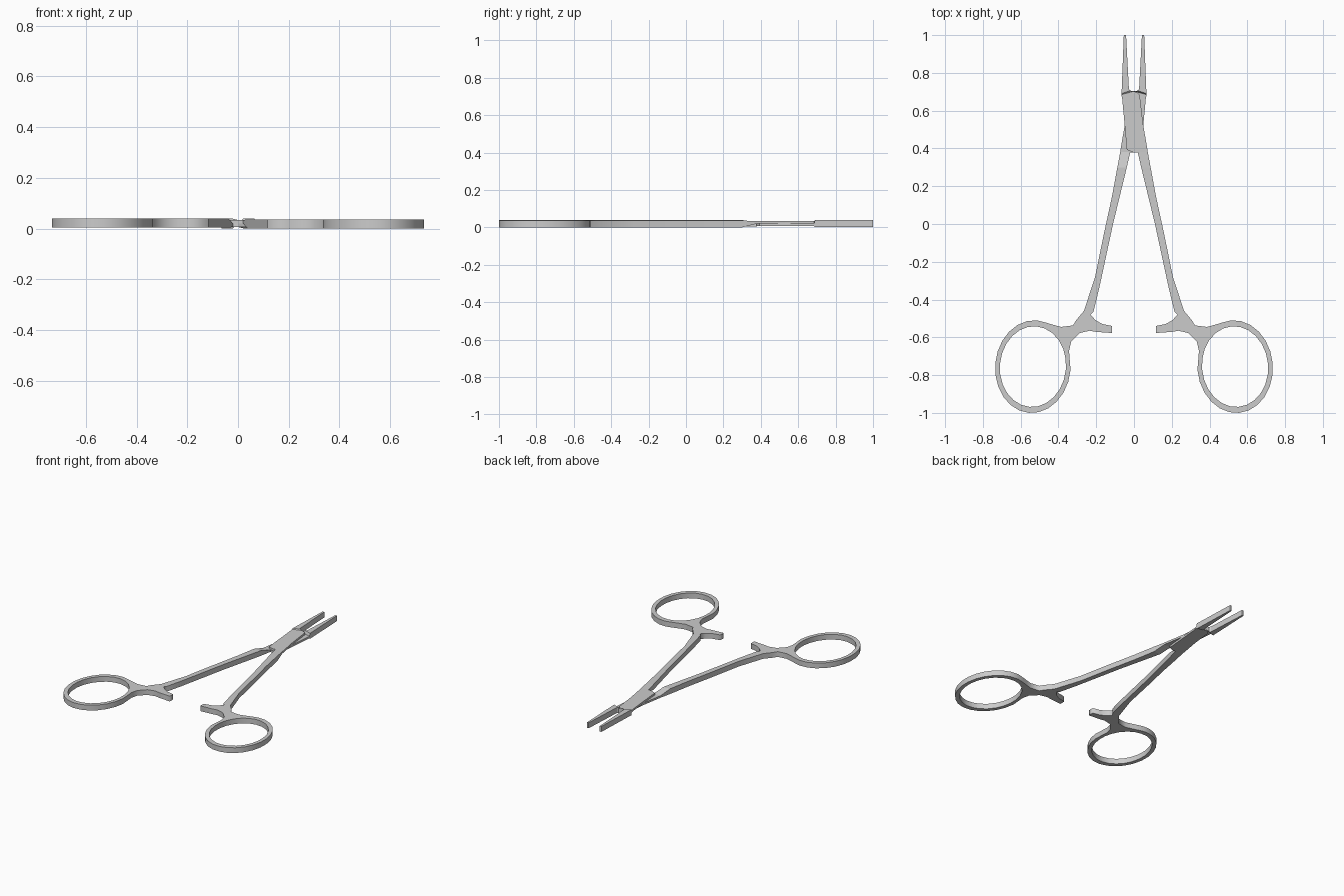
import bpy, bmesh
from math import sin, cos, radians
from mathutils import Matrix

if "Cube" in bpy.data.objects:
    bpy.data.objects.remove(bpy.data.objects["Cube"])

T = 0.036    # thickness of handle


def ellipse(rx, ry, angles, cx=0.535, cy=-0.755, tilt=radians(5)):
    pts = []
    for a in angles:
        u, v = rx * cos(radians(a)), ry * sin(radians(a))
        pts.append((cx + u * cos(tilt) - v * sin(tilt),
                    cy + u * sin(tilt) + v * cos(tilt)))
    return pts


# Handle outline: outer shank edge, finger ring, yoke, ratchet arm, inner shank edge
outline = [(.088, .30), (.116, .148), (.159, -.05), (.206, -.28), (.265, -.46),
           (.307, -.51), (.323, -.537), (.386, -.545), (.43, -.533)]
outline += ellipse(.2, .2457, range(105, -181, -15))
outline += [(.344, -.672), (.333, -.624), (.286, -.577), (.235, -.565), (.2, -.571),
            (.116, -.577), (.116, -.54), (.169, -.529), (.205, -.508),
            (.23, -.48), (.215, -.465), (.185, -.344), (.111, 0), (.038, .30)]
hole = ellipse(.175, .214, range(0, 360, 15))

# Box lock and jaw sections: left point, right point, bottom z, top z
sections = [((.038, .30), (.088, .30), 0, T),
            ((.020, .38), (.073, .38), .0202, .034),
            ((-.002, .378), (.0725, .384), .0202, .034),
            ((-.038, .393), (.071, .395), .0202, .034),
            ((-.050, .53), (.048, .53), .0202, .034),
            ((-.063, .67), (.030, .685), .0202, .034),
            ((-.066, .68), (.018, .695), .0202, .034),
            ((-.066, .685), (.0, .703), .0202, .034),
            ((-.066, .69), (-.020, .706), .001, .039),
            ((-.065, .71), (-.027, .716), .001, .039),
            ((-.054, 1), (-.042, 1), .001, .039)]


def handle_mesh():
    cu = bpy.data.curves.new("handle_profile", 'CURVE')
    cu.dimensions, cu.fill_mode, cu.extrude = '2D', 'BOTH', T / 2
    for pts in (outline, hole):
        sp = cu.splines.new('POLY')
        sp.points.add(len(pts) - 1)
        for p, (x, y) in zip(sp.points, pts):
            p.co = (x, y, 0, 1)
        sp.use_cyclic_u = True
    ob = bpy.data.objects.new("handle_profile", cu)
    bpy.context.collection.objects.link(ob)
    dg = bpy.context.evaluated_depsgraph_get()
    me = bpy.data.meshes.new_from_object(ob.evaluated_get(dg))
    bpy.data.objects.remove(ob)
    return me


def build_half(name, flip):
    # Extruded handle, opened where the lock begins
    bm = bmesh.new()
    bm.from_mesh(handle_mesh())
    bmesh.ops.translate(bm, verts=bm.verts, vec=(0, 0, T / 2))
    bmesh.ops.remove_doubles(bm, verts=bm.verts, dist=1e-5)
    ends = [f for f in bm.faces if all(v.co.y > .299 for v in f.verts)]
    bmesh.ops.delete(bm, geom=ends, context='FACES_ONLY')
    # Lofted lock and jaw
    rings = []
    for (lx, ly), (rx, ry), z0, z1 in sections:
        rings.append([bm.verts.new(c) for c in
                      ((lx, ly, z0), (rx, ry, z0), (rx, ry, z1), (lx, ly, z1))])
    for a, b in zip(rings, rings[1:]):
        for i in range(4):
            j = (i + 1) % 4
            bm.faces.new((a[i], a[j], b[j], b[i]))
    bm.faces.new(rings[-1])
    bmesh.ops.remove_doubles(bm, verts=bm.verts, dist=1e-5)
    # The other half is the same part turned over about the long axis
    if flip:
        bm.transform(Matrix.Translation((0, 0, .04)) @ Matrix.Rotation(radians(180), 4, 'Y'))
    bmesh.ops.recalc_face_normals(bm, faces=bm.faces)
    me = bpy.data.meshes.new(name)
    bm.to_mesh(me)
    bm.free()
    bpy.context.collection.objects.link(bpy.data.objects.new(name, me))


build_half("right_handle_half", False)
build_half("left_handle_half", True)
